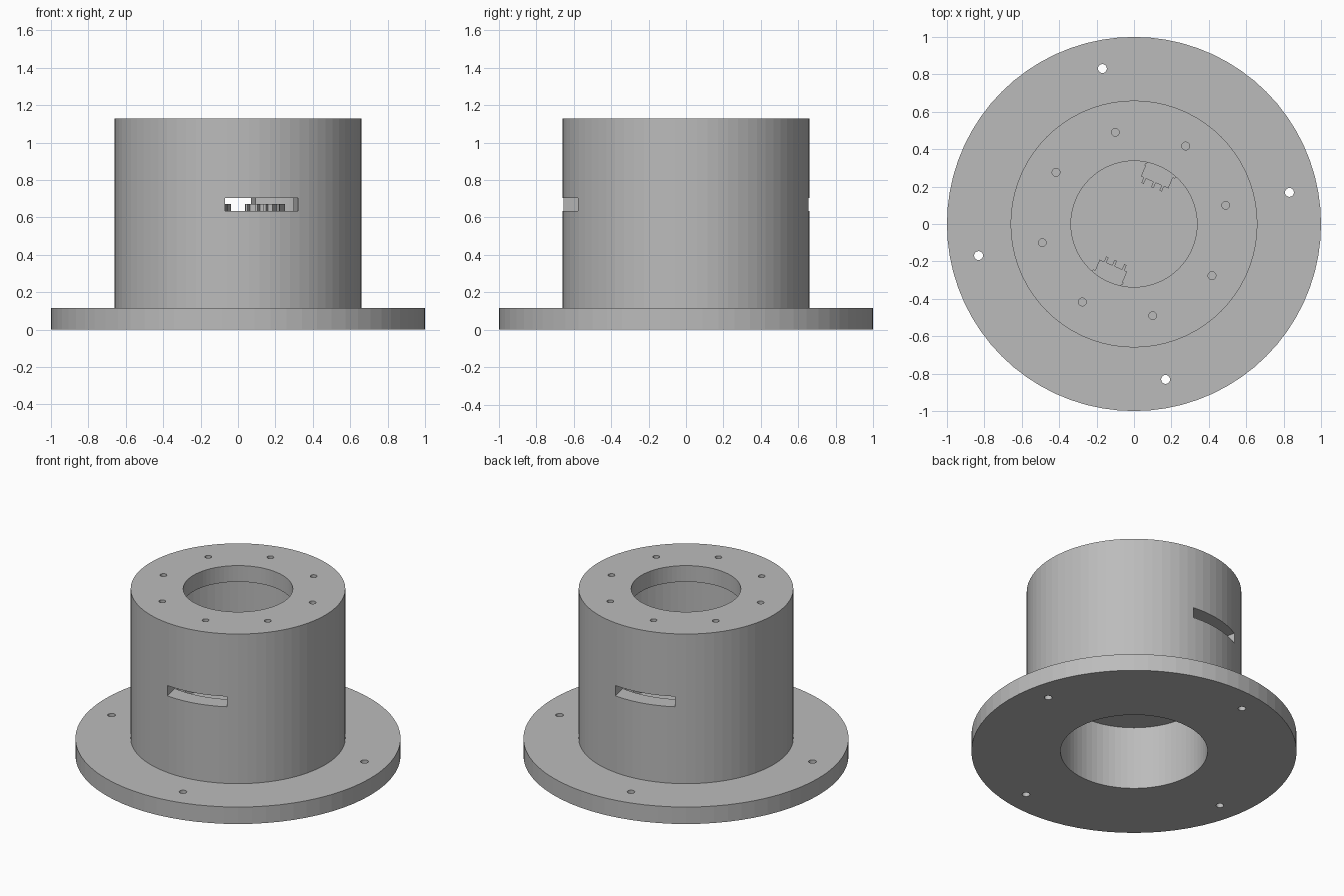
import bpy, bmesh, math
from mathutils import Matrix, Vector

if "Cube" in bpy.data.objects:
    bpy.data.objects.remove(bpy.data.objects["Cube"], do_unlink=True)

SIDES = 72
TILT = math.radians(11.5)      # turn of the hole pattern and the slots

grey = bpy.data.materials.new("plain grey")
grey.use_nodes = True
grey.diffuse_color = (0.5, 0.5, 0.5, 1)
grey.node_tree.nodes["Principled BSDF"].inputs["Base Color"].default_value = (0.5, 0.5, 0.5, 1)


def finish(name, bm):
    bmesh.ops.recalc_face_normals(bm, faces=bm.faces)
    mesh = bpy.data.meshes.new(name)
    bm.to_mesh(mesh)
    bm.free()
    mesh.materials.append(grey)
    obj = bpy.data.objects.new(name, mesh)
    bpy.context.collection.objects.link(obj)
    return obj


def add_box(bm, low, high, turn):
    low, high = Vector(low), Vector(high)
    size = Matrix.Diagonal((*(high - low), 1))
    place = Matrix.Rotation(turn, 4, 'Z') @ Matrix.Translation((low + high) / 2)
    bmesh.ops.create_cube(bm, size=1, matrix=place @ size)


def add_pins(bm, count, ring, radius, low, high):
    for i in range(count):
        a = TILT + i * math.tau / count
        place = Matrix.Translation((ring * math.cos(a), ring * math.sin(a), (low + high) / 2))
        bmesh.ops.create_cone(bm, cap_ends=True, segments=20, radius1=radius,
                              radius2=radius, depth=high - low, matrix=place)


# Flanged housing: one turned section with a bore below and a chamber above
section = [(0, 0.43), (0.452, 0.43), (0.452, 0), (1, 0), (1, 0.115), (0.66, 0.115),
           (0.66, 1.13), (0.337, 1.13), (0.337, 1.02), (0.55, 1.02), (0.55, 0.54), (0, 0.54)]
bm = bmesh.new()
verts = [bm.verts.new((r, 0, z)) for r, z in section]
edges = [bm.edges.new(pair) for pair in zip(verts, verts[1:])]
bmesh.ops.spin(bm, geom=verts + edges, cent=(0, 0, 0), axis=(0, 0, 1),
               angle=math.tau, steps=SIDES)
bmesh.ops.remove_doubles(bm, verts=bm.verts, dist=0.0005)
housing = finish("flanged_housing", bm)

# Cutters: flange holes, lid holes and the two opposite wall slots
bm = bmesh.new()
add_pins(bm, 4, 0.848, 0.024, -0.1, 0.2)
add_pins(bm, 8, 0.5, 0.021, 0.95, 1.2)
for half in (0, math.pi):
    add_box(bm, (-0.2, -0.8, 0.635), (0.2, -0.48, 0.705), TILT + half)
cutter = finish("hole_cutter", bm)
cutter.hide_render = True
cutter.hide_viewport = True
cutter.display_type = 'WIRE'

cut = housing.modifiers.new("holes", 'BOOLEAN')
cut.operation = 'DIFFERENCE'
cut.solver = 'EXACT'
cut.object = cutter
bpy.context.view_layer.update()
result = bpy.data.meshes.new_from_object(
    housing.evaluated_get(bpy.context.evaluated_depsgraph_get()))
housing.modifiers.clear()
housing.data = result
bpy.data.objects.remove(cutter, do_unlink=True)

# Two small connectors on the chamber floor, with prongs facing the centre
for name, half in (("front_connector", 0), ("back_connector", math.pi)):
    turn = math.radians(-23.5) + half
    bm = bmesh.new()
    add_box(bm, (-0.092, -0.42, 0.535), (0.068, -0.248, 0.672), turn)
    for x in (-0.06, -0.012, 0.045):
        add_box(bm, (x - 0.007, -0.255, 0.535), (x + 0.007, -0.218, 0.672), turn)
    for x in (-0.098, 0.066):
        add_box(bm, (x - 0.006, -0.325, 0.535), (x + 0.008, -0.31, 0.672), turn)
    finish(name, bm)
